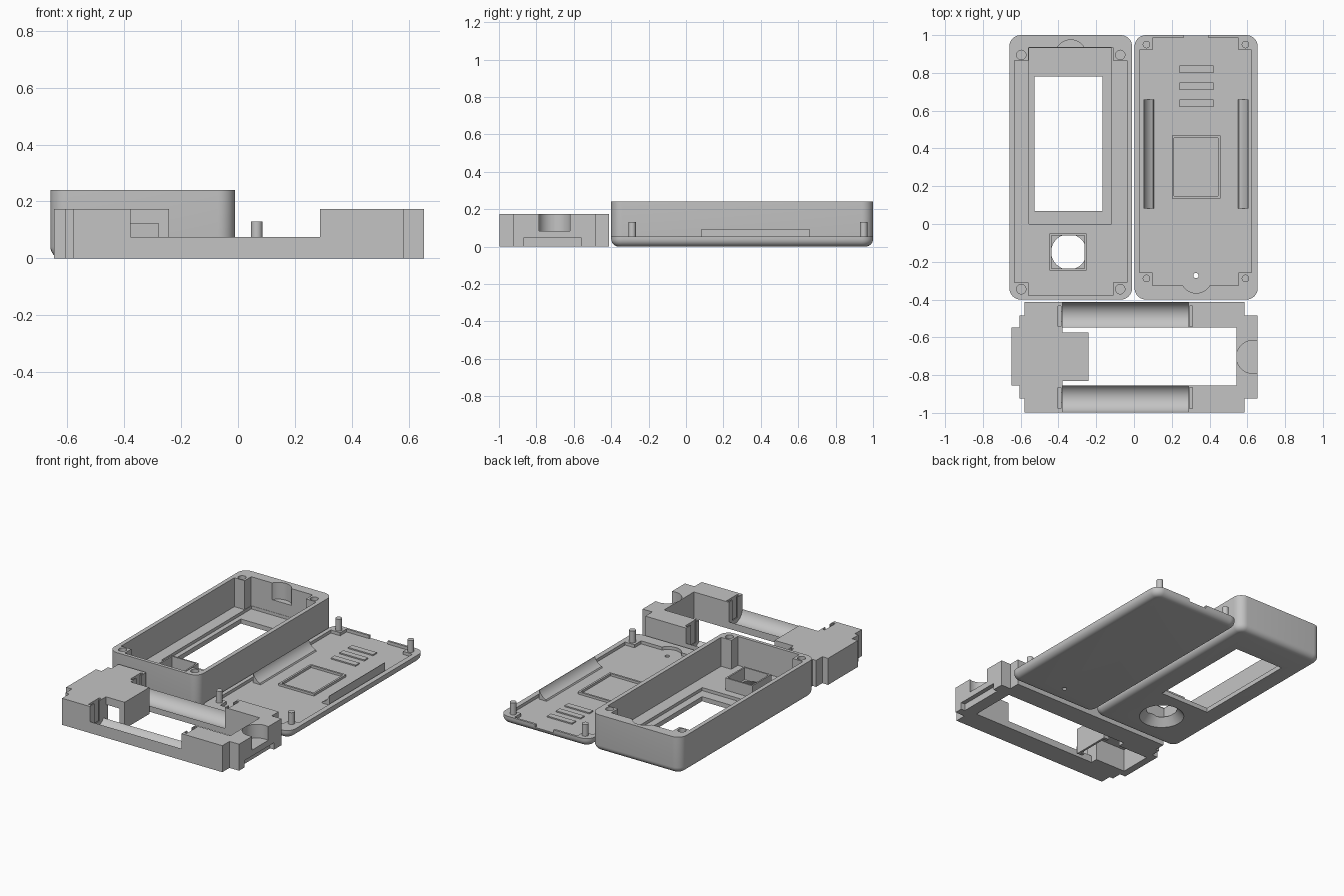
import bpy, bmesh, math

if "Cube" in bpy.data.objects:
    bpy.data.objects.remove(bpy.data.objects["Cube"])

grey = bpy.data.materials.new("plain grey")
grey.diffuse_color = (0.55, 0.55, 0.55, 1)
grey.use_nodes = True
grey.node_tree.nodes["Principled BSDF"].inputs["Base Color"].default_value = grey.diffuse_color


def finish(name, bm):
    bmesh.ops.recalc_face_normals(bm, faces=bm.faces)
    me = bpy.data.meshes.new(name)
    bm.to_mesh(me)
    bm.free()
    me.materials.append(grey)
    ob = bpy.data.objects.new(name, me)
    bpy.context.collection.objects.link(ob)
    return ob


def box(name, x0, x1, y0, y1, z0, z1):
    bm = bmesh.new()
    bmesh.ops.create_cube(bm, size=1)
    for v in bm.verts:
        v.co = ((x0 + x1) / 2 + v.co.x * (x1 - x0),
                (y0 + y1) / 2 + v.co.y * (y1 - y0),
                (z0 + z1) / 2 + v.co.z * (z1 - z0))
    return finish(name, bm)


def cyl(name, x, y, z0, z1, r0, r1=None, n=40):
    bm = bmesh.new()
    bmesh.ops.create_cone(bm, cap_ends=True, segments=n, radius1=r0,
                          radius2=r0 if r1 is None else r1, depth=z1 - z0)
    for v in bm.verts:
        v.co.x += x
        v.co.y += y
        v.co.z += (z0 + z1) / 2
    return finish(name, bm)


def prism(name, points, place, a, b):
    """Extrude a 2D profile; place(u, v, w) maps it into space."""
    bm = bmesh.new()
    ends = [[bm.verts.new(place(u, v, w)) for u, v in points] for w in (a, b)]
    bm.faces.new(ends[0])
    bm.faces.new(ends[1])
    n = len(points)
    for i in range(n):
        j = (i + 1) % n
        bm.faces.new((ends[0][i], ends[0][j], ends[1][j], ends[1][i]))
    return finish(name, bm)


def rounded_slab(name, x0, x1, y0, y1, h, R=0.06, fillet=0.04):
    """Slab with round corners and a rounded bottom edge."""
    rings = []
    for k in range(7):
        a = k / 6 * math.pi / 2
        rings.append((fillet * (1 - math.sin(a)), fillet * (1 - math.cos(a))))
    rings.append((0, h))
    bm = bmesh.new()
    loops = []
    for inset, z in rings:
        loop = []
        for cx, cy, q in ((x1 - R, y1 - R, 0), (x0 + R, y1 - R, 1),
                          (x0 + R, y0 + R, 2), (x1 - R, y0 + R, 3)):
            for s in range(9):
                a = (q + s / 8) * math.pi / 2
                r = R - inset
                loop.append(bm.verts.new((cx + r * math.cos(a), cy + r * math.sin(a), z)))
        loops.append(loop)
    n = len(loops[0])
    for lo, hi in zip(loops, loops[1:]):
        for i in range(n):
            bm.faces.new((lo[i], lo[(i + 1) % n], hi[(i + 1) % n], hi[i]))
    bm.faces.new(loops[0])
    bm.faces.new(loops[-1])
    return finish(name, bm)


def boolean(ob, tool, op='DIFFERENCE'):
    m = ob.modifiers.new("b", 'BOOLEAN')
    m.operation, m.solver, m.object = op, 'EXACT', tool
    me = bpy.data.meshes.new_from_object(
        ob.evaluated_get(bpy.context.evaluated_depsgraph_get()))
    ob.modifiers.clear()
    ob.data = me
    bpy.data.objects.remove(tool)


def cut(ob, *dims):
    boolean(ob, box("cutter", *dims))


def add(ob, *dims):
    boolean(ob, box("extra", *dims), 'UNION')


# --- Case shell: deep tray with corner posts, window and button opening
case = rounded_slab("case_shell", -0.66, -0.01, -0.40, 1.0, 0.24)
cut(case, -0.632, -0.038, -0.31, 0.865, 0.05, 0.4)
cut(case, -0.558, -0.112, -0.378, 0.934, 0.05, 0.4)
cut(case, -0.556, -0.118, 0.0, 0.932, 0.03, 0.3)           # display recess
cut(case, -0.526, -0.166, 0.07, 0.78, -0.1, 0.3)            # window
boolean(case, cyl("cutter", -0.335, 0.892, 0.13, 0.4, 0.083))  # cable notch
for x in (-0.597, -0.073):
    for y in (-0.345, 0.895):
        boolean(case, cyl("cutter", x, y, 0.14, 0.3, 0.025, n=24))
add(case, -0.447, -0.251, -0.246, -0.05, 0.04, 0.13)        # button housing
cut(case, -0.437, -0.261, -0.236, -0.06, 0.05, 0.3)
boolean(case, cyl("cutter", -0.345, -0.148, -0.01, 0.06, 0.145, 0.085))

# --- Lid: shallow tray with pins, battery ridges and a square rim
FLOOR = 0.033
lid = rounded_slab("lid", 0.003, 0.655, -0.40, 1.0, 0.053)
cut(lid, 0.03, 0.622, -0.257, 0.92, FLOOR, 0.3)
cut(lid, 0.098, 0.554, -0.325, 0.986, FLOOR, 0.3)
cut(lid, 0.262, 0.395, 0.95, 1.1, FLOOR, 0.3)               # rear slot
boolean(lid, cyl("cutter", 0.33, -0.283, FLOOR, 0.3, 0.083))
boolean(lid, cyl("cutter", 0.328, -0.273, -0.1, 0.3, 0.014, n=20))
for x in (0.066, 0.59):
    for y in (-0.288, 0.95):
        cyl("lid_pin", x, y, 0.03, 0.13, 0.02, n=24)
rim = box("square_rim", 0.2, 0.458, 0.135, 0.468, 0.03, 0.048)
cut(rim, 0.213, 0.445, 0.148, 0.455, 0.0, 0.1)
for y in (0.64, 0.73, 0.82):
    box("lid_strip", 0.24, 0.42, y - 0.02, y + 0.02, 0.03, 0.041)

# ridge profile: straight outer side, concave side facing the battery
arc = [(-0.078 * math.cos(t), 0.115 - 0.078 * math.sin(t))
       for t in [math.radians(16 + i * 6) for i in range(10)]]
ridge = [(-0.078, 0.03), (-0.078, 0.093)] + arc + [(-0.02, 0.03)]
for cx, s in ((0.128, 1), (0.528, -1)):
    prism("battery_ridge", ridge, lambda u, v, w: (cx + s * u, w, v), 0.083, 0.66)

# --- Inner frame: stepped ends, battery channels and connector block
frame = box("inner_frame", -0.58, 0.584, -0.997, -0.412, 0, 0.174)
add(frame, -0.606, -0.5, -0.923, -0.484, 0, 0.174)
add(frame, -0.648, -0.5, -0.856, -0.548, 0, 0.174)
add(frame, 0.5, 0.654, -0.923, -0.484, 0, 0.174)
cut(frame, -0.378, 0.288, -1.1, -0.3, 0.086, 0.3)           # lowered middle
cut(frame, -0.378, 0.542, -0.856, -0.548, -0.1, 0.3)        # central opening
for y in (-0.488, -0.921):
    circle = [(y + 0.077 * math.cos(i * math.pi / 24), 0.0865 + 0.077 * math.sin(i * math.pi / 24))
              for i in range(48)]
    boolean(frame, prism("cutter", circle, lambda u, v, w: (w, u, v), -0.378, 0.288))
    for x in (-0.402, 0.295):                               # contact slots
        cut(frame, x, x + 0.016, y - 0.055, y + 0.055, 0.02, 0.3)
        xa, xb = (x + 0.01, -0.37) if x < 0 else (0.28, x + 0.006)
        cut(frame, xa, xb, y - 0.025, y + 0.025, 0.04, 0.3)
boolean(frame, cyl("cutter", 0.629, -0.704, 0.084, 0.3, 0.087))
cut(frame, 0.625, 0.7, -0.869, -0.559, -0.1, 0.045)
add(frame, -0.45, -0.242, -0.83, -0.574, 0.0, 0.174)        # connector block
cut(frame, -0.6, -0.256, -0.81, -0.594, -0.1, 0.15)
cut(frame, -0.378, -0.28, -0.84, -0.564, 0.0, 0.123)

for ob in bpy.data.objects:
    bpy.ops.object.select_all(action='DESELECT')
    bpy.context.view_layer.objects.active = ob
    ob.select_set(True)
    bpy.ops.object.shade_smooth_by_angle(angle=math.radians(30))
